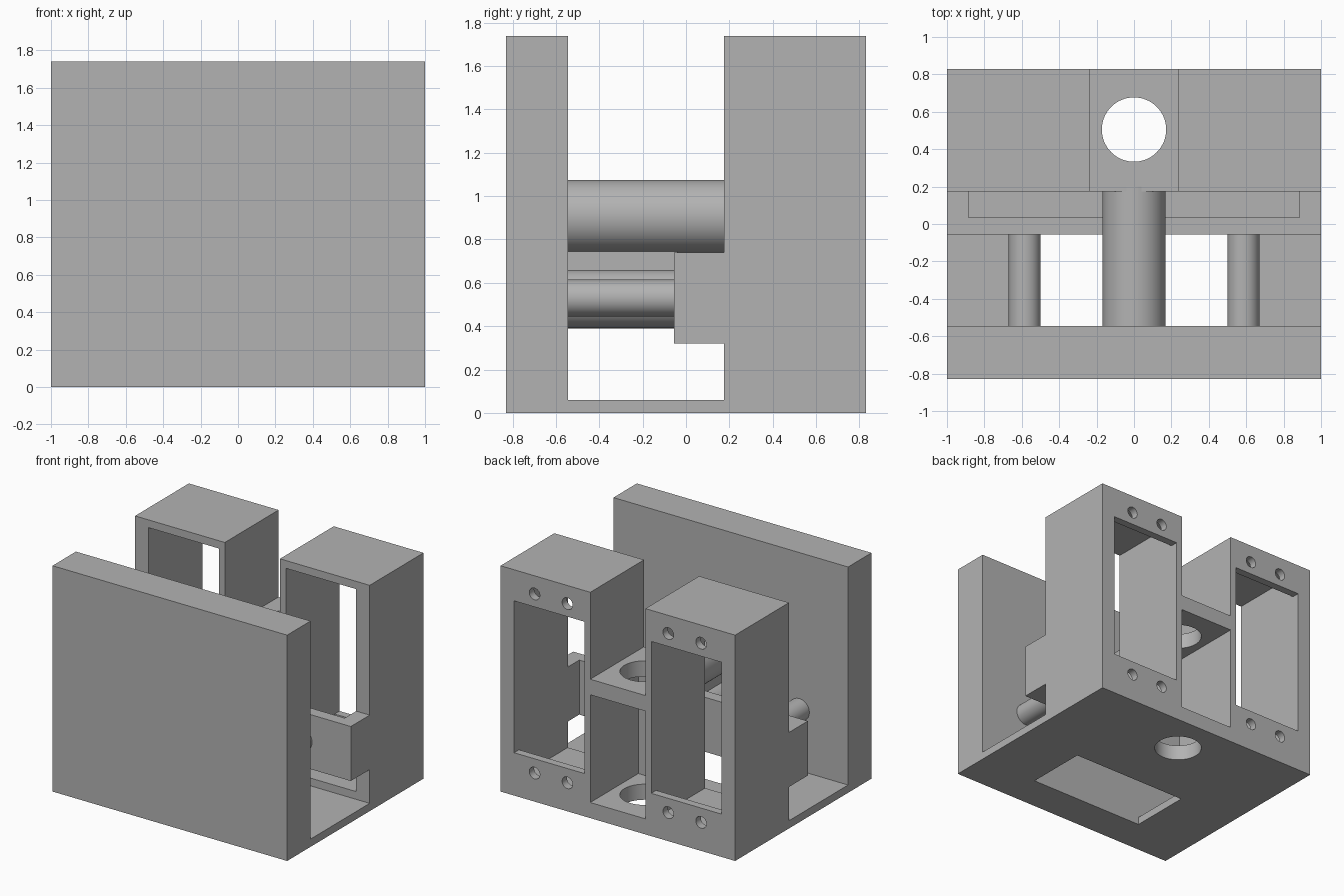
import bpy
import math

cube = bpy.data.objects.get("Cube")
if cube:
    bpy.data.objects.remove(cube, do_unlink=True)

grey = bpy.data.materials.new("plain_grey")
grey.use_nodes = True
grey.diffuse_color = (0.45, 0.45, 0.45, 1)
grey.node_tree.nodes["Principled BSDF"].inputs["Base Color"].default_value = grey.diffuse_color


def box(name, x, y, z):
    """Box between (min, max) pairs on each axis."""
    spans = (x, y, z)
    bpy.ops.mesh.primitive_cube_add(size=1, location=[(a + b) / 2 for a, b in spans])
    ob = bpy.context.object
    ob.name = name
    ob.scale = [b - a for a, b in spans]
    bpy.ops.object.transform_apply(location=True, rotation=True, scale=True)
    ob.data.materials.append(grey)
    return ob


def rod(name, radius, x, z, y):
    """Cylinder along y between a (min, max) pair."""
    bpy.ops.mesh.primitive_cylinder_add(
        vertices=64, radius=radius, depth=y[1] - y[0],
        location=(x, (y[0] + y[1]) / 2, z), rotation=(math.pi / 2, 0, 0))
    ob = bpy.context.object
    ob.name = name
    bpy.ops.object.transform_apply(location=True, rotation=True, scale=True)
    ob.data.materials.append(grey)
    return ob


def cut(target, cutter):
    cutter.hide_render = True
    bpy.ops.object.select_all(action="DESELECT")
    target.select_set(True)
    bpy.context.view_layer.objects.active = target
    mod = target.modifiers.new("cut", "BOOLEAN")
    mod.operation = "DIFFERENCE"
    mod.solver = "EXACT"
    mod.object = cutter
    bpy.ops.object.modifier_apply(modifier=mod.name)
    bpy.data.objects.remove(cutter, do_unlink=True)


def smooth(ob):
    bpy.ops.object.select_all(action="DESELECT")
    ob.select_set(True)
    bpy.context.view_layer.objects.active = ob
    bpy.ops.object.shade_smooth_by_angle(angle=math.radians(30))


def span(side, a, b):
    return (a, b) if side > 0 else (-b, -a)


# Main housing: floor, front wall and two rear towers
WALL, REAR, BACK = -0.545, 0.175, 0.83
housing = box("housing", (-1, 1), (-BACK, BACK), (0, 1.74))
cut(housing, box("gap", (-2, 2), (WALL, REAR), (0.06, 2)))
cut(housing, box("floor_opening", (-0.5, 0.5), (WALL, -0.055), (-1, 0.5)))

# Slot between the towers and chamber under the shelf
cut(housing, box("tower_slot", (-0.235, 0.235), (0, 1), (1.07, 2)))
cut(housing, box("chamber", (-0.235, 0.235), (0.245, 1), (0.12, 0.95)))

# Vertical round holes through shelf and floor
bpy.ops.mesh.primitive_cylinder_add(vertices=64, radius=0.172, depth=4,
                                    location=(0, 0.505, 0))
cut(housing, bpy.context.object)

# Hollow towers, rear windows and screw holes
for side in (-1, 1):
    inner = span(side, 0.285, 0.885)
    cut(housing, box("tower_hollow", inner, (0, 0.77), (0.12, 1.68)))
    cut(housing, box("rear_window", inner, (0.7, 1), (0.33, 1.5)))
    for x in (0.43, 0.71):
        for z in (0.22, 1.6):
            cut(housing, rod("screw_hole", 0.045, side * x, z, (0.7, 1)))
smooth(housing)

# Hollow crossbeam in front of the towers
beam = box("crossbeam", (-1, 1), (-0.055, REAR), (0.32, 0.74))
cut(beam, box("beam_hollow", (-0.885, 0.885), (0.035, 0.5), (0, 1)))

# Rods joining the front wall to the rear
smooth(rod("main_rod", 0.168, 0, 0.907, (-0.56, 0.2)))
smooth(rod("lower_rod", 0.136, 0, 0.526, (-0.56, -0.04)))
box("rod_web", (-0.04, 0.04), (-0.56, -0.04), (0.6, 0.8))
for side, label in ((-1, "right"), (1, "left")):
    smooth(rod(label + "_rod", 0.085, side * 0.585, 0.53, (-0.56, -0.04)))
